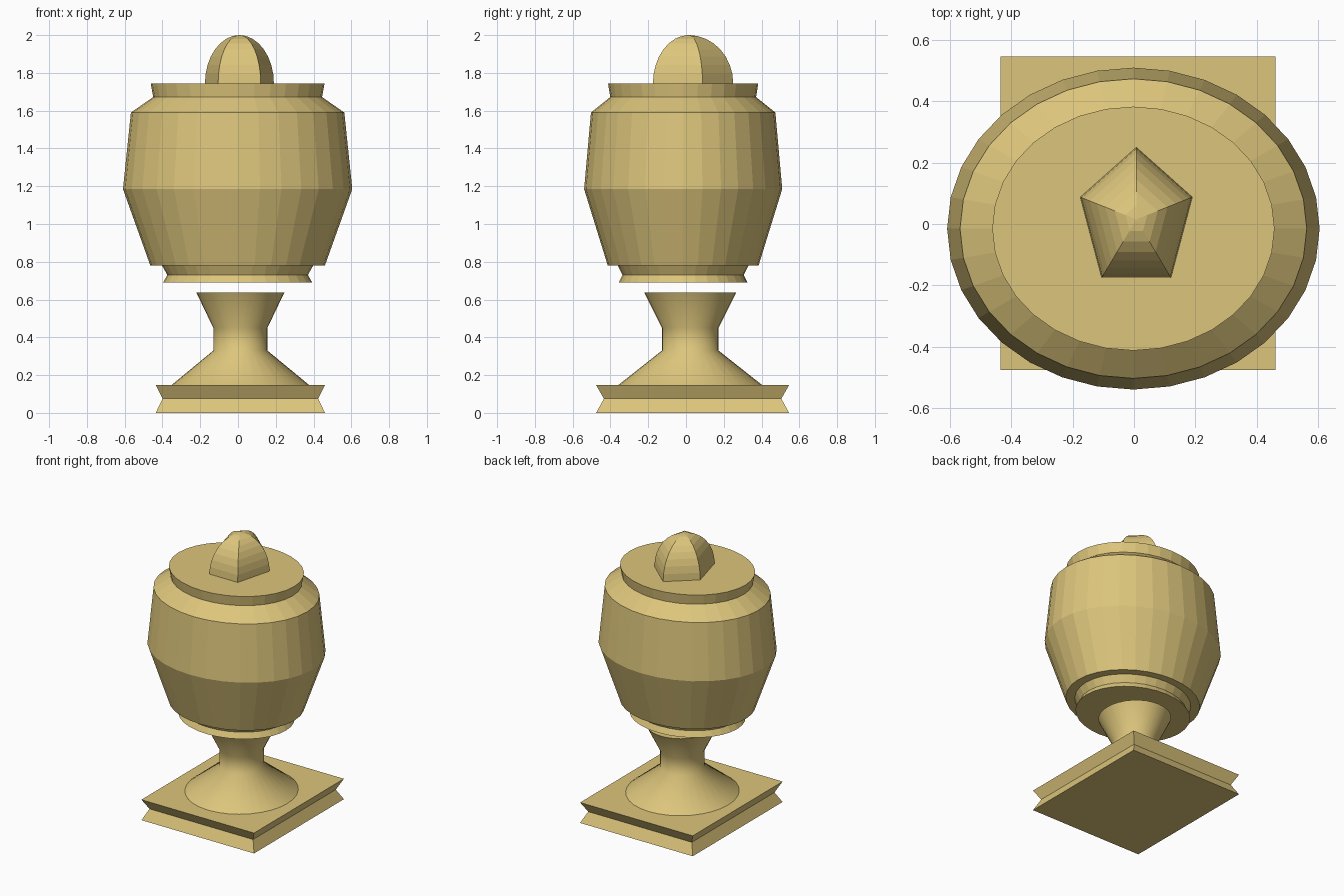
import bpy, bmesh, math

if "Cube" in bpy.data.objects:
    bpy.data.objects.remove(bpy.data.objects["Cube"])

gold = bpy.data.materials.new("gold")
gold.diffuse_color = (0.72, 0.56, 0.20, 1)
gold.use_nodes = True
gold.node_tree.nodes["Principled BSDF"].inputs["Base Color"].default_value = gold.diffuse_color


def lathe(name, profile, sides, centre, squash=1.0, phase=0.0, smooth=False):
    """Closed turned solid: profile is (x radius, z); y radius = x radius * squash."""
    bm = bmesh.new()
    rings = []
    for r, z in profile:
        ring = []
        for i in range(sides):
            a = phase + 2 * math.pi * i / sides
            ring.append(bm.verts.new((r * math.cos(a), r * squash * math.sin(a), z)))
        rings.append(ring)
    for lo, hi in zip(rings, rings[1:]):
        for i in range(sides):
            j = (i + 1) % sides
            bm.faces.new((lo[i], lo[j], hi[j], hi[i]))
    bm.faces.new(rings[0][::-1])
    bm.faces.new(rings[-1])
    mesh = bpy.data.meshes.new(name)
    bm.to_mesh(mesh)
    bm.free()
    mesh.materials.append(gold)
    obj = bpy.data.objects.new(name, mesh)
    obj.location = (*centre, 0)
    bpy.context.collection.objects.link(obj)
    if smooth:
        bpy.context.view_layer.objects.active = obj
        obj.select_set(True)
        bpy.ops.object.shade_smooth_by_angle(angle=math.radians(60))
        obj.select_set(False)
    return obj


# square plinth with a V groove round its sides
k = math.sqrt(2)
lathe("plinth", [(0.448 * k, 0), (0.412 * k, 0.075), (0.448 * k, 0.147)],
      4, (0.0125, 0.035), squash=1.14, phase=math.pi / 4)

# smooth flared stem
lathe("stem", [(0.365, 0.147), (0.143, 0.33), (0.143, 0.45), (0.233, 0.637)],
      32, (0.0125, 0.0225), squash=1.045, smooth=True)

# faceted oval urn, floating just above the stem
lathe("urn_body", [(0.395, 0.69), (0.372, 0.73), (0.40, 0.78), (0.462, 0.78),
                   (0.607, 1.185), (0.565, 1.59), (0.447, 1.672), (0.46, 1.743)],
      32, (-0.002, -0.015), squash=0.864)

# five-sided domed knob
steps = 8
dome = [(0.192 * math.cos(t), 1.743 + 0.257 * math.sin(t))
        for t in (math.pi / 2 * i / steps for i in range(steps))]
dome.append((0.004, 2.0))
lathe("lid_knob", dome, 5, (0.0075, 0.015), squash=1.224, phase=math.pi / 2)
